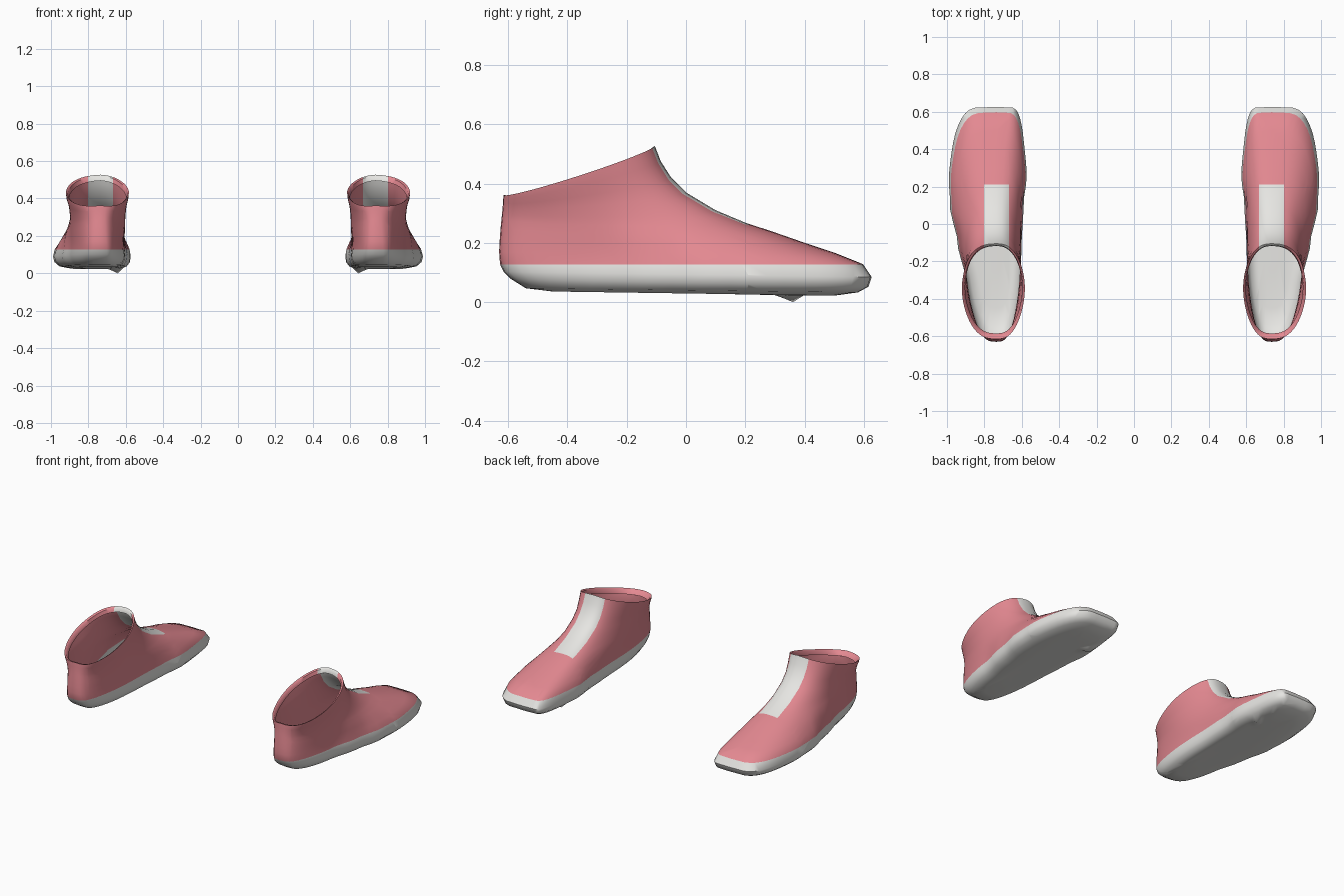
import bpy, bmesh, math

if "Cube" in bpy.data.objects:
    bpy.data.objects.remove(bpy.data.objects["Cube"])

N = 56        # points around each ring
CX = 0.735    # lengthwise axis of the shoe


def material(name, rgb):
    m = bpy.data.materials.new(name)
    m.diffuse_color = (*rgb, 1)
    m.use_nodes = True
    m.node_tree.nodes["Principled BSDF"].inputs["Base Color"].default_value = m.diffuse_color
    return m


PINK = material("pink knit", (0.775, 0.25, 0.285))
WHITE = material("off white rubber", (0.79, 0.785, 0.76))

# Half widths along the length: y, inner side, outer side
SOLE = [(-0.65, 0.125, 0.155), (-0.3, 0.135, 0.175), (-0.1, 0.135, 0.21), (0.1, 0.145, 0.25),
        (0.27, 0.168, 0.265), (0.45, 0.163, 0.264), (0.65, 0.16, 0.25)]
UPPER = [(-0.65, 0.12, 0.15), (-0.3, 0.135, 0.165), (0.0, 0.125, 0.18), (0.4, 0.13, 0.2)]

# Rings from sole to collar: heel y, heel z, toe y, toe z, width scale, upper blend, toe roundness
RINGS = [
    (-0.25, 0.035, 0.40, 0.022, 0.30, 0.0, 0.60),
    (-0.45, 0.036, 0.50, 0.022, 0.65, 0.0, 0.50),
    (-0.54, 0.047, 0.58, 0.033, 0.87, 0.0, 0.42),
    (-0.59, 0.078, 0.615, 0.052, 0.97, 0.0, 0.38),
    (-0.615, 0.102, 0.626, 0.085, 1.00, 0.0, 0.36),
    (-0.627, 0.128, 0.597, 0.128, 0.97, 0.0, 0.42),
    (-0.630, 0.17, 0.50, 0.167, 0.96, 0.2, 0.52),
    (-0.628, 0.21, 0.40, 0.20, 0.97, 0.45, 0.60),
    (-0.625, 0.25, 0.30, 0.235, 0.98, 0.7, 0.62),
    (-0.622, 0.28, 0.20, 0.268, 0.98, 0.9, 0.65),
    (-0.620, 0.30, 0.10, 0.31, 0.98, 1.0, 0.68),
    (-0.618, 0.32, 0.00, 0.37, 1.00, 1.0, 0.70),
    (-0.617, 0.335, -0.05, 0.42, 1.03, 1.0, 0.72),
    (-0.616, 0.35, -0.085, 0.475, 1.10, 1.0, 0.75),
    (-0.615, 0.362, -0.105, 0.527, 1.13, 1.0, 0.78),
    (-0.60, 0.358, -0.115, 0.52, 1.06, 1.0, 0.80),
    (-0.585, 0.335, -0.118, 0.495, 1.02, 1.0, 0.80),
]


def half_width(table, y, col):
    for a, b in zip(table, table[1:]):
        if y <= b[0]:
            t = max(0, (y - a[0]) / (b[0] - a[0]))
            t = t * t * (3 - 2 * t)
            return a[col] + (b[col] - a[col]) * t
    return table[-1][col]


def ring_points(yb, zb, yf, zf, scale, blend, toe_round):
    pts = []
    for i in range(N):
        ang = 2 * math.pi * i / N
        s = (1 - math.cos(ang)) / 2
        y = yb + (yf - yb) * s
        z = zb + (zf - zb) * s - 0.018 * blend * abs(math.sin(ang))
        col, sign = (2, 1) if math.sin(ang) >= 0 else (1, -1)
        w = half_width(SOLE, y, col) * (1 - blend) + half_width(UPPER, y, col) * blend
        heel_round = 0.6 + 0.15 * blend
        power = heel_round + (toe_round - heel_round) * s
        if sign < 0:
            power -= 0.08 * (1 - blend) * s      # squarer inner toe
        lateral = abs(math.sin(ang))
        lateral = lateral ** power if lateral > 1e-6 else 0
        pts.append((CX + sign * w * scale * lateral, y, z))
    return pts


def build_shoe(name, side):
    bm = bmesh.new()
    rings = [[bm.verts.new(p) for p in ring_points(*r)] for r in RINGS]
    # Closed underside, lofted sides, open collar
    bm.faces.new(list(reversed(rings[0])))
    for lo, hi in zip(rings, rings[1:]):
        for i in range(N):
            j = (i + 1) % N
            bm.faces.new((lo[i], lo[j], hi[j], hi[i]))
    # Small nub under the ball of the foot
    nub = min(rings[0] + rings[1], key=lambda v: (v.co.x - 0.67) ** 2 + (v.co.y - 0.36) ** 2)
    nub.co.z = 0.0
    # Cut lines for the sole edge and the tongue strip
    for co, no in (((0, 0, 0.127), (0, 0, 1)), ((0.668, 0, 0), (1, 0, 0)),
                   ((0.803, 0, 0), (1, 0, 0)), ((0, 0.21, 0), (0, 1, 0))):
        bmesh.ops.bisect_plane(bm, geom=bm.verts[:] + bm.edges[:] + bm.faces[:],
                               plane_co=co, plane_no=no, dist=1e-4)
    bmesh.ops.recalc_face_normals(bm, faces=bm.faces)
    for f in bm.faces:
        c = f.calc_center_median()
        strip = 0.668 < c.x < 0.803 and -0.3 < c.y < 0.21 and c.z > 0.2
        f.material_index = 1 if strip or c.z < 0.127 else 0
    if side < 0:
        for v in bm.verts:
            v.co.x *= -1
        bmesh.ops.reverse_faces(bm, faces=bm.faces)
    me = bpy.data.meshes.new(name)
    bm.to_mesh(me)
    bm.free()
    me.materials.append(PINK)
    me.materials.append(WHITE)
    ob = bpy.data.objects.new(name, me)
    bpy.context.collection.objects.link(ob)
    bpy.ops.object.select_all(action='DESELECT')
    ob.select_set(True)
    bpy.context.view_layer.objects.active = ob
    bpy.ops.object.shade_smooth_by_angle(angle=math.radians(50))


build_shoe("right_shoe", 1)
build_shoe("left_shoe", -1)
